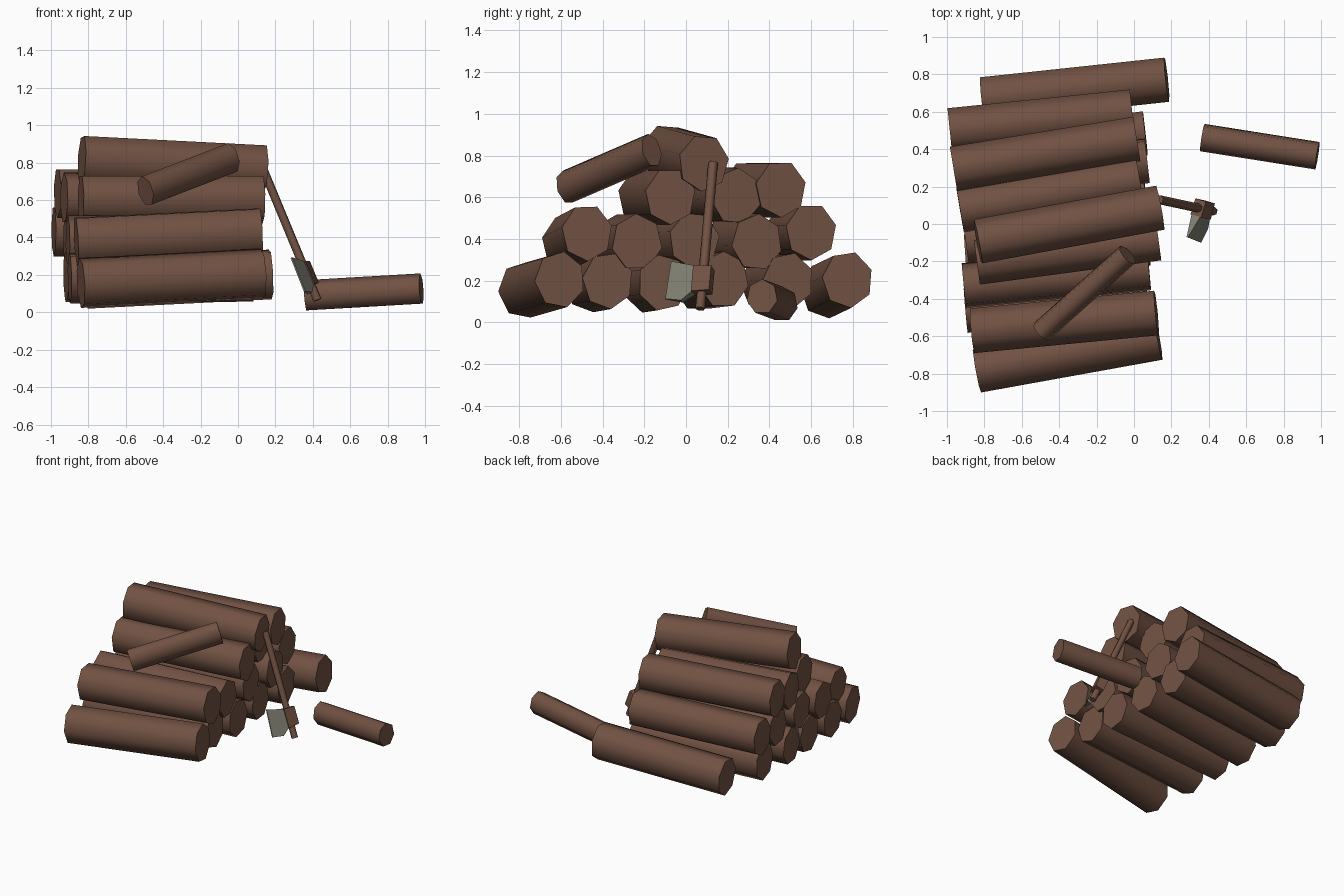
import bpy, bmesh, math
from mathutils import Vector, Matrix

if "Cube" in bpy.data.objects:
    bpy.data.objects.remove(bpy.data.objects["Cube"])


def material(name, rgb):
    m = bpy.data.materials.new(name)
    m.diffuse_color = (*rgb, 1)
    m.use_nodes = True
    m.node_tree.nodes["Principled BSDF"].inputs["Base Color"].default_value = m.diffuse_color
    return m


BARK = material("brown_wood", (0.165, 0.083, 0.055))
STEEL = material("grey_steel", (0.21, 0.205, 0.165))


def finish(bm, name, mat, smooth):
    bmesh.ops.recalc_face_normals(bm, faces=bm.faces)
    me = bpy.data.meshes.new(name)
    bm.to_mesh(me)
    bm.free()
    me.materials.append(mat)
    ob = bpy.data.objects.new(name, me)
    bpy.context.collection.objects.link(ob)
    if smooth:
        bpy.ops.object.select_all(action='DESELECT')
        ob.select_set(True)
        bpy.context.view_layer.objects.active = ob
        bpy.ops.object.shade_smooth_by_angle(angle=math.radians(70))
    return ob


def rod(name, left, right, half_width, half_height, sides, top_angle):
    """Capped prism between two points; top_angle places one corner."""
    a, b = Vector(left), Vector(right)
    d = (b - a).normalized()
    side = Vector((0, 0, 1)).cross(d).normalized()
    up = d.cross(side)
    bm = bmesh.new()
    rings = []
    for c in (a, b):
        ring = []
        for i in range(sides):
            t = math.radians(top_angle) + math.tau * i / sides
            ring.append(bm.verts.new(c + side * half_width * math.cos(t)
                                     + up * half_height * math.sin(t)))
        rings.append(ring)
    for i in range(sides):
        j = (i + 1) % sides
        bm.faces.new((rings[0][i], rings[0][j], rings[1][j], rings[1][i]))
    bm.faces.new(rings[0])
    bm.faces.new(rings[1])
    return finish(bm, name, BARK, True)


# Stacked logs: left end, right end, corner angle
LOGS = [
    # bottom row
    ((-0.84, -0.78, 0.155), (0.13, -0.605, 0.205), 80),
    ((-0.90, -0.46, 0.185), (0.07, -0.375, 0.20), 20),
    ((-0.90, -0.18, 0.18), (0.08, -0.11, 0.19), 50),
    ((-0.92, 0.06, 0.19), (0.06, 0.18, 0.205), 90),
    ((-0.92, 0.38, 0.19), (0.06, 0.49, 0.20), 75),
    ((-0.81, 0.67, 0.155), (0.175, 0.775, 0.205), 72),
    # second row
    ((-0.865, -0.57, 0.38), (0.12, -0.475, 0.43), 66),
    ((-0.91, -0.33, 0.38), (0.08, -0.235, 0.385), 40),
    ((-0.90, -0.09, 0.39), (0.08, 0.04, 0.395), 60),
    ((-0.92, 0.22, 0.39), (0.07, 0.34, 0.385), 85),
    ((-0.985, 0.50, 0.435), (-0.01, 0.60, 0.435), 65),
    # third row
    ((-0.84, -0.205, 0.605), (0.13, -0.075, 0.605), 65),
    ((-0.93, 0.075, 0.61), (0.03, 0.24, 0.605), 85),
    ((-0.965, 0.295, 0.64), (0.015, 0.455, 0.64), 65),
    # top log
    ((-0.835, -0.095, 0.815), (0.14, 0.085, 0.765), 60),
]
for n, (l, r, ang) in enumerate(LOGS):
    rod(f"log_{n + 1}", l, r, 0.123, 0.137, 7, ang)

# Two short logs: one on the ground, one lying across the pile
rod("short_log_ground", (0.365, 0.462, 0.087), (0.98, 0.365, 0.123), 0.076, 0.085, 7, 90)
rod("short_log_on_pile", (-0.495, -0.575, 0.648), (-0.035, -0.165, 0.825), 0.062, 0.083, 7, 90)

# Axe handle leaning on the log ends
TOP, FOOT = Vector((0.135, 0.13, 0.765)), Vector((0.425, 0.068, 0.065))
rod("axe_handle", TOP, FOOT, 0.024, 0.024, 6, 0)

# Axe head frame: u towards the cutting edge, v down the handle, w across
v = (FOOT - TOP).normalized()
u = Vector((-0.28, -0.96, 0))
u = (u - v * u.dot(v)).normalized()
w = u.cross(v)
centre = TOP + (FOOT - TOP) * 0.807


def head_part(name, outline, mat):
    """Outline points are (u, v, half thickness)."""
    bm = bmesh.new()
    rings = [[bm.verts.new(centre + u * p + v * q + w * s * h)
              for p, q, h in outline] for s in (-1, 1)]
    n = len(outline)
    for i in range(n):
        j = (i + 1) % n
        bm.faces.new((rings[0][i], rings[0][j], rings[1][j], rings[1][i]))
    for ring in rings:
        bm.faces.new(ring)
    return finish(bm, name, mat, False)


head_part("axe_socket", [(-0.045, -0.065, 0.032), (0.045, -0.07, 0.032),
                         (0.045, 0.065, 0.032), (-0.045, 0.06, 0.032)], BARK)
head_part("axe_blade", [(0.043, -0.07, 0.026), (0.165, -0.105, 0.004),
                        (0.178, 0.09, 0.004), (0.095, 0.105, 0.015),
                        (0.043, 0.065, 0.026)], STEEL)
